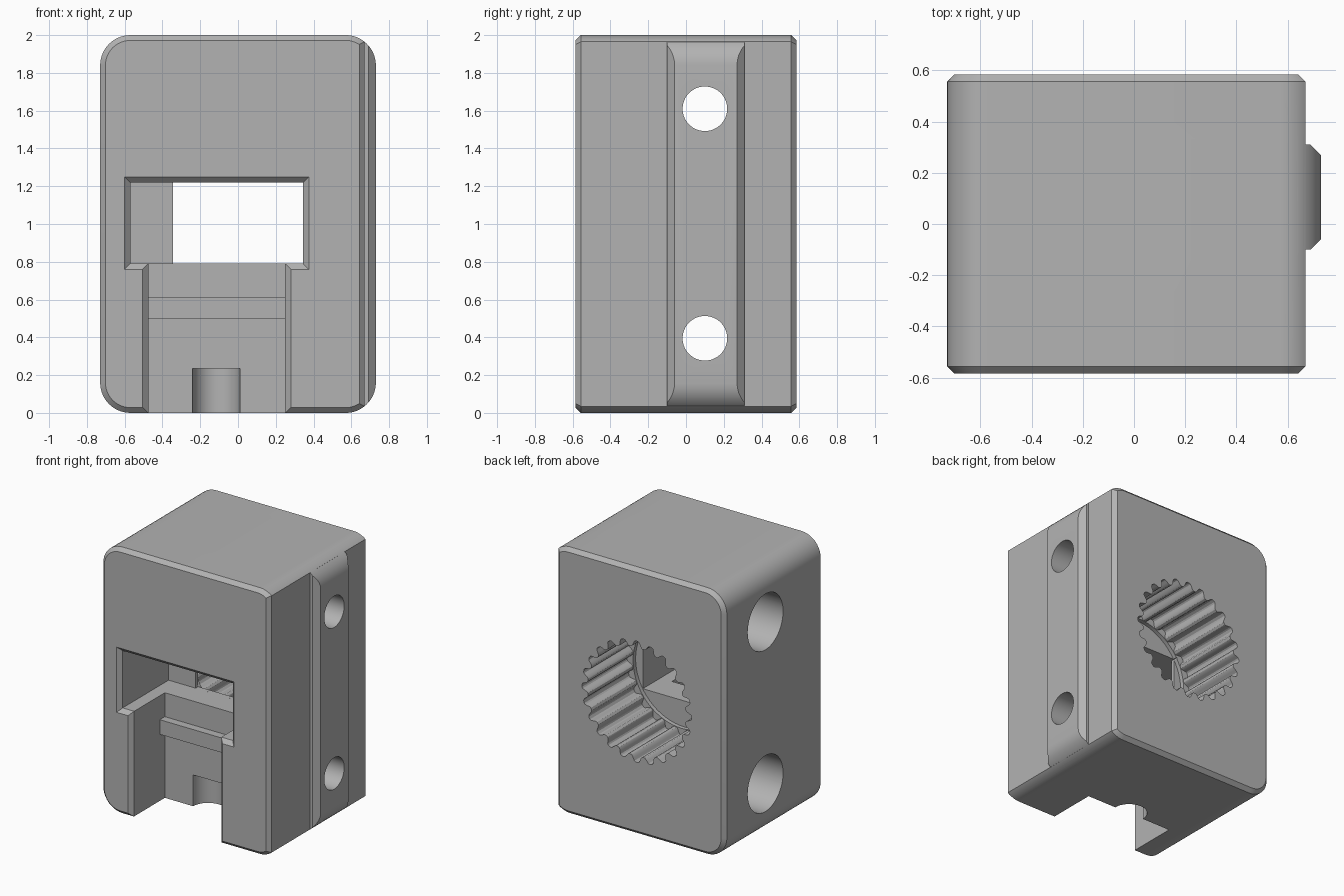
import bpy, bmesh, math
from mathutils import Matrix

if "Cube" in bpy.data.objects:
    bpy.data.objects.remove(bpy.data.objects["Cube"])

grey = bpy.data.materials.new("light_grey")
grey.diffuse_color = (0.45, 0.45, 0.45, 1)
grey.use_nodes = True
grey.node_tree.nodes["Principled BSDF"].inputs["Base Color"].default_value = grey.diffuse_color


def finish(name, bm):
    bmesh.ops.recalc_face_normals(bm, faces=bm.faces)
    me = bpy.data.meshes.new(name)
    bm.to_mesh(me)
    bm.free()
    me.materials.append(grey)
    ob = bpy.data.objects.new(name, me)
    bpy.context.collection.objects.link(ob)
    return ob


def loft(name, sections):
    """Solid through matching point loops, closed at both ends."""
    bm = bmesh.new()
    rings = [[bm.verts.new(p) for p in s] for s in sections]
    n = len(rings[0])
    for a, b in zip(rings, rings[1:]):
        for i in range(n):
            j = (i + 1) % n
            bm.faces.new((a[i], a[j], b[j], b[i]))
    bm.faces.new(rings[0])
    bm.faces.new(rings[-1])
    return finish(name, bm)


def rect(y, x0, x1, z0, z1):
    return [(x0, y, z0), (x1, y, z0), (x1, y, z1), (x0, y, z1)]


def box(name, x0, x1, y0, y1, z0, z1):
    return loft(name, [rect(y0, x0, x1, z0, z1), rect(y1, x0, x1, z0, z1)])


def cylinder(name, r, length, centre, axis):
    bm = bmesh.new()
    turn = Matrix.Rotation(math.pi / 2, 4, 'Y' if axis == 'X' else 'X') if axis != 'Z' else Matrix()
    bmesh.ops.create_cone(bm, cap_ends=True, segments=64, radius1=r, radius2=r,
                          depth=length, matrix=Matrix.Translation(centre) @ turn)
    return finish(name, bm)


def combine(target, tool, op):
    mod = target.modifiers.new(op, 'BOOLEAN')
    mod.operation, mod.solver, mod.object = op, 'EXACT', tool
    bpy.context.view_layer.objects.active = target
    bpy.ops.object.modifier_apply(modifier=mod.name)
    bpy.data.objects.remove(tool)


def outline(y, inset, flat_x):
    """Rounded upright outline; the right side is trimmed flat at flat_x."""
    r, cx, cz, steps = 0.16 - inset, 0.57, 0.84, 10
    trim = math.acos(min(1, (flat_x - cx) / r))
    pts = []
    for start, end, sx, sz in ((trim, math.pi / 2, 1, 1), (math.pi / 2, math.pi, -1, 1),
                               (math.pi, math.pi * 1.5, -1, -1),
                               (math.pi * 1.5, math.pi * 2 - trim, 1, -1)):
        for i in range(steps + 1):
            a = start + (end - start) * i / steps
            pts.append((sx * cx + r * math.cos(a), y, 1 + sz * cz + r * math.sin(a)))
    return pts


# Main block with chamfered front and back rims
C, Y = 0.028, 0.585
body = loft("housing", [outline(-Y, C, 0.67 - C), outline(-Y + C, 0, 0.67),
                        outline(Y - C, 0, 0.67), outline(Y, C, 0.67 - C)])

# Raised mounting rail on the right side
rail = loft("rail", [outline(-0.10, 0, 0.7299), outline(0.31, 0, 0.7299)])
plan = [(0.3, -0.10), (0.69, -0.10), (0.735, -0.055), (0.735, 0.265), (0.69, 0.31), (0.3, 0.31)]
combine(rail, loft("rail_plan", [[(x, y, z) for x, y in plan] for z in (-0.1, 2.1)]), 'INTERSECT')
combine(body, rail, 'UNION')

# Front window with chamfered mouth
E = 0.06
combine(body, loft("window", [rect(-0.615, -0.57 - E, 0.345 + E, 0.79 - E, 1.22 + E),
                              rect(-0.555, -0.57, 0.345, 0.79, 1.22),
                              rect(-0.01, -0.57, 0.345, 0.79, 1.22)]), 'DIFFERENCE')

# Channel from the window down through the base
combine(body, loft("channel", [rect(-0.615, -0.475 - E, 0.25 + E, -0.1, 0.80),
                               rect(-0.555, -0.475, 0.25, -0.1, 0.80),
                               rect(-0.19, -0.475, 0.25, -0.1, 0.80)]), 'DIFFERENCE')
combine(body, box("channel_rib", -0.5, 0.275, -0.25, -0.15, 0.50, 0.61), 'UNION')
combine(body, cylinder("cable_notch", 0.125, 0.335, (-0.115, -0.19, 0.0675), 'Z'), 'DIFFERENCE')

# Toothed round socket in the back
TEETH, STEPS = 24, 12
socket = []
for i in range(TEETH * STEPS):
    a = 2 * math.pi * i / (TEETH * STEPS)
    wave = max(-1, min(1, 1.5 * math.cos(TEETH * a)))
    r = 0.432 + 0.023 * wave
    socket.append((r * math.cos(a), r * math.sin(a)))
combine(body, loft("socket", [[(x, y, 1 + z) for x, z in socket] for y in (0.05, 0.7)]), 'DIFFERENCE')
combine(body, cylinder("socket_floor", 0.405, 0.08, (0, 0.06, 1), 'Y'), 'DIFFERENCE')
combine(body, box("passage", -0.345, 0.3449, -0.05, 0.08, 0.7901, 1.2199), 'DIFFERENCE')

# Screw holes across the block, wide on the left
for z in (0.395, 1.61):
    combine(body, cylinder("screw_hole", 0.118, 2, (0, 0.10, z), 'X'), 'DIFFERENCE')
    combine(body, cylinder("screw_head", 0.21, 0.6, (-0.6, 0.10, z), 'X'), 'DIFFERENCE')

bpy.ops.object.select_all(action='DESELECT')
body.select_set(True)
bpy.context.view_layer.objects.active = body
bpy.ops.object.shade_smooth_by_angle(angle=math.radians(28))
